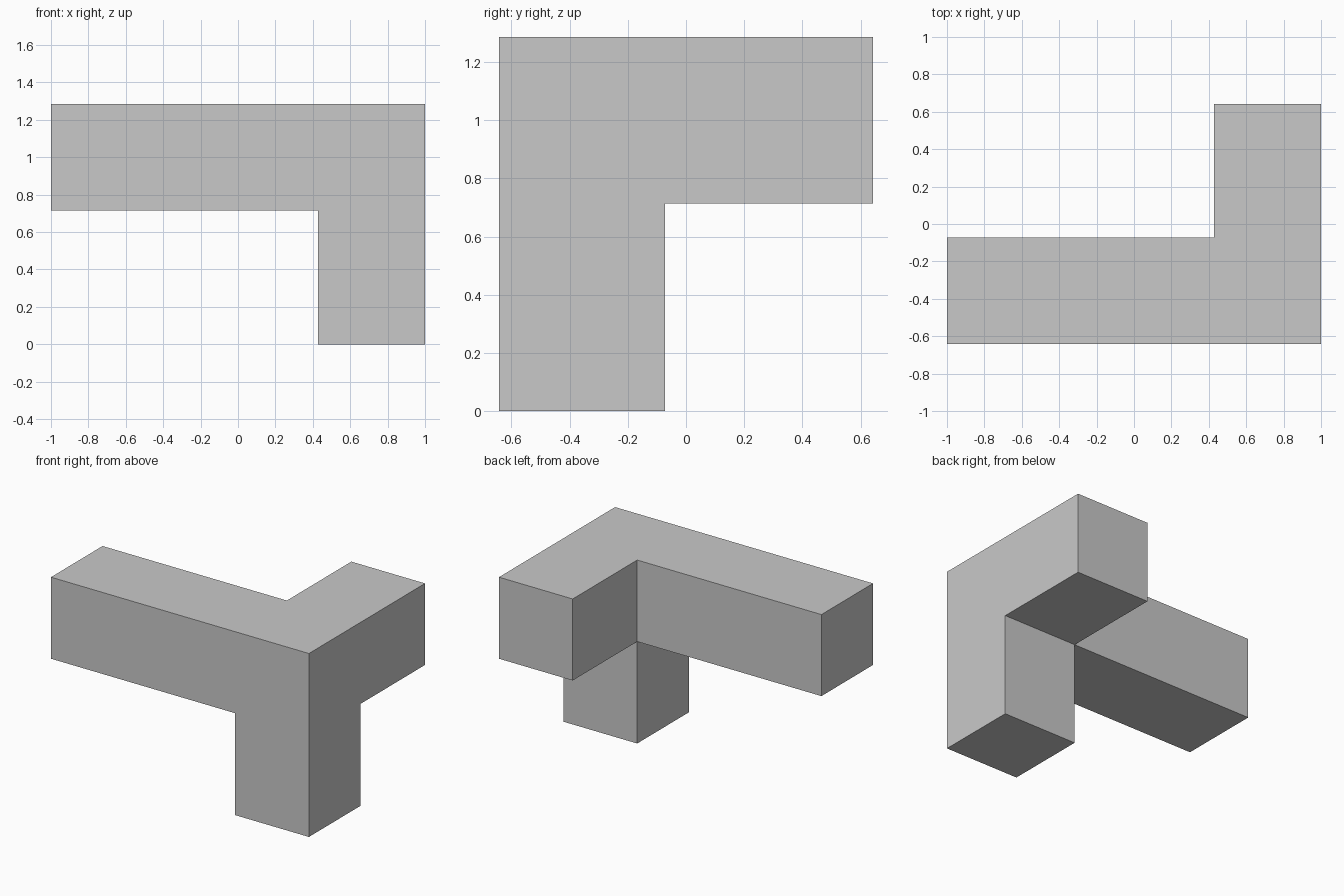
import bpy
import bmesh
from mathutils import Matrix, Vector

cube = bpy.data.objects.get("Cube")
if cube:
    bpy.data.objects.remove(cube, do_unlink=True)

UNIT = 2 / 14            # one module; the long arm spans fourteen of them
THICK = 4 * UNIT         # square section of every arm
LONG, SHORT = 10 * UNIT, 5 * UNIT
HEIGHT = THICK + SHORT

# Plain light grey material
grey = bpy.data.materials.new("light_grey")
grey.use_nodes = True
colour = (0.584, 0.584, 0.584, 1)
grey.diffuse_color = colour
shader = next(n for n in grey.node_tree.nodes if n.type == 'BSDF_PRINCIPLED')
shader.inputs["Base Color"].default_value = colour

# Corner block where the three arms meet
bm = bmesh.new()
centre = Vector((1 - THICK / 2, -HEIGHT / 2 + THICK / 2, HEIGHT - THICK / 2))
bmesh.ops.create_cube(bm, size=THICK, matrix=Matrix.Translation(centre))


def extrude_arm(direction, length):
    """Pull the corner block's own face along direction out into an arm."""
    direction = Vector(direction)
    target = centre + direction * THICK / 2
    face = min(bm.faces, key=lambda f: (f.calc_center_median() - target).length)
    result = bmesh.ops.extrude_discrete_faces(bm, faces=[face])
    bmesh.ops.translate(bm, verts=result["faces"][0].verts, vec=direction * length)


# Long side arm, rear arm and standing leg
extrude_arm((-1, 0, 0), LONG)
extrude_arm((0, 1, 0), SHORT)
extrude_arm((0, 0, -1), SHORT)

# Merge the flush faces into clean flat outlines
bmesh.ops.recalc_face_normals(bm, faces=bm.faces)
bmesh.ops.dissolve_limit(bm, angle_limit=0.01, verts=bm.verts, edges=bm.edges)

mesh = bpy.data.meshes.new("three_way_corner")
bm.to_mesh(mesh)
bm.free()
mesh.materials.append(grey)
corner = bpy.data.objects.new("three_way_corner", mesh)
bpy.context.collection.objects.link(corner)
